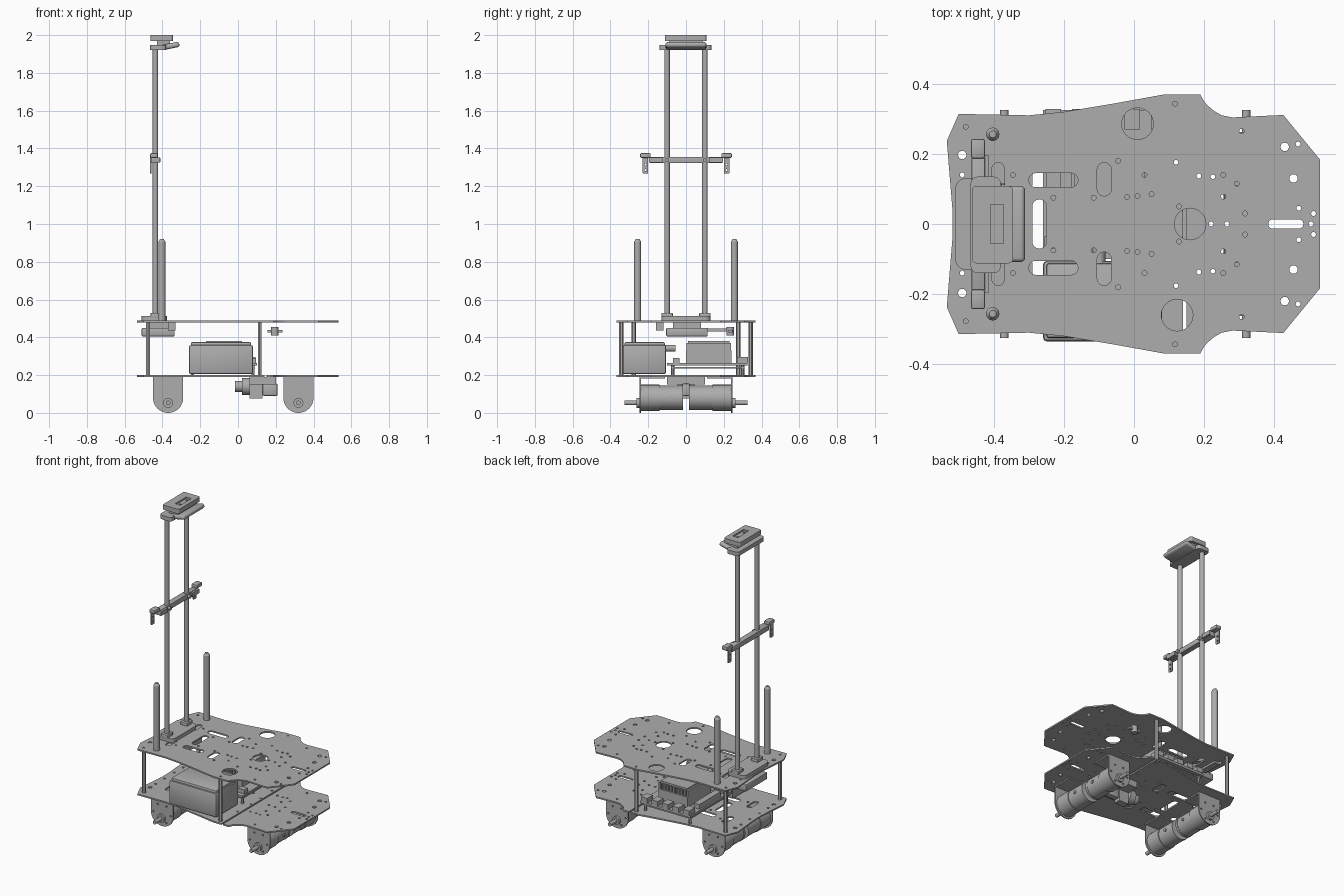
import bpy, bmesh, math
from mathutils import Vector, Matrix

cube = bpy.data.objects.get("Cube")
if cube:
    bpy.data.objects.remove(cube, do_unlink=True)

grey = bpy.data.materials.new("plain grey")
grey.use_nodes = True
COLOUR = (0.42, 0.42, 0.42, 1)
grey.diffuse_color = COLOUR
grey.node_tree.nodes["Principled BSDF"].inputs["Base Color"].default_value = COLOUR


def add(name, mesh):
    mesh.materials.clear()
    mesh.materials.append(grey)
    obj = bpy.data.objects.new(name, mesh)
    bpy.context.collection.objects.link(obj)
    for o in bpy.context.selected_objects:
        o.select_set(False)
    obj.select_set(True)
    bpy.context.view_layer.objects.active = obj
    bpy.ops.object.shade_smooth_by_angle(angle=math.radians(35))
    return obj


def box(name, xs, ys, zs, bevel=0, segments=2):
    bm = bmesh.new()
    bmesh.ops.create_cube(bm, size=1)
    for v in bm.verts:
        v.co = [(r[0] + r[1]) / 2 + c * (r[1] - r[0]) for c, r in zip(v.co, (xs, ys, zs))]
    if bevel:
        bmesh.ops.bevel(bm, geom=bm.edges[:], offset=bevel, segments=segments,
                        profile=0.5, affect='EDGES')
    mesh = bpy.data.meshes.new(name)
    bm.to_mesh(mesh)
    bm.free()
    return add(name, mesh)


def rod(name, start, end, radius, tip=None, sides=24):
    start, end = Vector(start), Vector(end)
    axis = end - start
    bm = bmesh.new()
    bmesh.ops.create_cone(bm, cap_ends=True, segments=sides, radius1=radius,
                          radius2=radius if tip is None else tip, depth=axis.length)
    turn = axis.to_track_quat('Z', 'Y').to_matrix().to_4x4()
    bm.transform(Matrix.Translation((start + end) / 2) @ turn)
    mesh = bpy.data.meshes.new(name)
    bm.to_mesh(mesh)
    bm.free()
    return add(name, mesh)


def ring(x, y, r, n=16):
    return [(x + r * math.cos(math.tau * i / n), y + r * math.sin(math.tau * i / n))
            for i in range(n)]


def slot(x0, x1, y0, y1, r=None, n=6):
    r = r or min(x1 - x0, y1 - y0) / 2 - 0.0005
    pts = []
    for q, (cx, cy) in enumerate(((x1 - r, y1 - r), (x0 + r, y1 - r),
                                  (x0 + r, y0 + r), (x1 - r, y0 + r))):
        for i in range(n + 1):
            a = math.pi / 2 * (q + i / n)
            pts.append((cx + r * math.cos(a), cy + r * math.sin(a)))
    return pts


def sheet(name, loops, thick, matrix):
    # Filled flat outline with holes, given a thickness
    curve = bpy.data.curves.new(name, 'CURVE')
    curve.dimensions, curve.fill_mode, curve.extrude = '2D', 'BOTH', thick / 2
    for loop in loops:
        s = curve.splines.new('POLY')
        s.points.add(len(loop) - 1)
        for p, (x, y) in zip(s.points, loop):
            p.co = (x, y, 0, 1)
        s.use_cyclic_u = True
    temp = bpy.data.objects.new(name, curve)
    bpy.context.collection.objects.link(temp)
    graph = bpy.context.evaluated_depsgraph_get()
    mesh = bpy.data.meshes.new_from_object(temp.evaluated_get(graph))
    bpy.data.objects.remove(temp, do_unlink=True)
    mesh.transform(matrix)
    return add(name, mesh)


def level(z):
    return Matrix.Translation((0, 0, z))


def mirror(pts):
    return pts + [(x, -y) for x, y in reversed(pts)]


# Deck outline and its cut-outs
half = [(-.517, .03), (-.534, .237), (-.5, .314), (-.3, .31), (-.2, .32), (-.05, .345),
        (.083, .369), (.189, .369), (.203, .345), (.226, .324), (.25, .31), (.28, .304),
        (.426, .311), (.531, .183)]
small = [(-.48, .277), (.117, .343), (.307, .265), (.468, .228), (.12, .176), (.185, .137),
         (.225, .135), (.255, .14), (.255, .078), (.293, .115), (.03, .14), (-.045, .18),
         (.05, .085), (-.02, .077), (.01, .08), (.317, .03), (.512, .03), (.47, .045),
         (.128, .05), (-.115, .075), (-.23, .075), (-.345, .14), (-.49, .14), (-.49, .05)]
holes = [ring(x, s * y, .007, 10) for x, y in small for s in (1, -1)]
holes += [ring(x, 0, .007, 10) for x in (.22, .265, .505)]
holes += [ring(x, s * y, .012) for x, y in ((.43, .22), (-.49, .197), (.455, .13)) for s in (1, -1)]
holes += [slot(-.29, -.25, -.07, .07), slot(.383, .483, -.013, .013)]
for s in (1, -1):
    for x0, x1, a, b in ((-.3, -.16, .105, .145), (-.105, -.065, .08, .175), (-.405, -.37, .08, .175)):
        holes.append(slot(x0, x1, min(s * a, s * b), max(s * a, s * b)))
windows = [ring(.01, .286, .045, 32), ring(.16, 0, .045, 32), ring(.123, -.26, .045, 32)]
sheet("top_deck", [mirror(half)] + holes + windows, .009, level(.484))

# Lower deck is two plates with a narrow gap
rear = [p for p in half if p[0] < .14] + [(.14, .369)]
front = [(.15, .369)] + [p for p in half if p[0] > .15]
sheet("lower_deck_rear", [mirror(rear)] + [h for h in holes if max(p[0] for p in h) < .137],
      .009, level(.195))
sheet("lower_deck_front", [mirror(front)] + [h for h in holes if min(p[0] for p in h) > .153],
      .009, level(.195))

for s in (1, -1):
    # Deck posts, antennas and mast poles
    for x, y in ((-.477, .277), (.115, .342)):
        rod("deck_post", (x, s * y, .2), (x, s * y, .48), .012, sides=6)
    rod("antenna", (-.403, s * .256, .488), (-.403, s * .256, .905), .019)
    rod("antenna_tip", (-.403, s * .256, .905), (-.403, s * .256, .92), .019, .01)
    rod("mast_pole", (-.437, s * .1, .49), (-.437, s * .1, 1.94), .0145)
    box("mast_foot", (-.463, -.413), (s * .1 - .03, s * .1 + .03), (.5, .53), .004)
    # Cross bar ends with hanging tabs
    box("bar_end", (-.465, -.425), (s * .215 - .028, s * .215 + .028), (1.35, 1.375), .006)
    tab = Matrix.Translation((-.461, 0, 0)) @ Matrix(((0, 0, 1, 0), (1, 0, 0, 0), (0, 1, 0, 0), (0, 0, 0, 1)))
    sheet("hanging_tab", [slot(s * .215 - .015, s * .215 + .015, 1.268, 1.36, .004),
                          ring(s * .215, 1.285, .006, 10), ring(s * .215, 1.315, .006, 10)], .008, tab)
    box("pole_clamp", (-.425, -.413), (s * .16 - .035, s * .16 + .035), (1.325, 1.352))
    rod("bar_screw", (-.437, s * .1, 1.338), (-.409, s * .1, 1.338), .011, sides=12)

    # Drive motors with face brackets
    for x in (-.37, .32):
        upright = Matrix.Translation((x, s * .243, 0)) @ Matrix.Rotation(math.pi / 2, 4, 'X')
        face = [(.08, .19), (-.08, .19)]
        face += [(-.08 * math.cos(math.pi * i / 20), .08 - .08 * math.sin(math.pi * i / 20))
                 for i in range(21)]
        bolts = [ring(.062 * math.cos(a), .08 + .062 * math.sin(a), .006, 10)
                 for a in (math.radians(60 * i) for i in range(6))]
        sheet("motor_bracket", [face] + bolts, .008, upright)
        box("bracket_flange", (x - .08, x + .08), sorted((s * .245, s * .11)), (.182, .19))
        rod("gearbox", (x, s * .24, .08), (x, s * .14, .08), .069, sides=32)
        rod("motor_can", (x, s * .14, .08), (x, s * .03, .08), .064, sides=32)
        rod("motor_cap", (x, s * .03, .08), (x, s * .015, .08), .066, sides=32)
        rod("shaft_boss", (x, s * .24, .053), (x, s * .262, .053), .026)
        rod("motor_shaft", (x, s * .26, .053), (x, s * .325, .053), .012, sides=16)
        rod("motor_terminal", (x, s * .08, .08), (x + .07, s * .08, .08), .01, sides=12)

# Mast base and cross bar
sheet("mast_base", [slot(-.51, -.375, -.13, .13, .03)], .024, level(.5))
box("cross_bar", (-.463, -.425), (-.19, .19), (1.322, 1.355), .003)

# Mast head with camera
sheet("head_plate", [slot(-.466, -.38, -.14, .135, .02)], .026, level(1.934))
box("head_neck", (-.43, -.36), (-.09, .09), (1.94, 1.975))
sheet("head_cap", [slot(-.462, -.345, -.112, .108, .012), slot(-.41, -.372, -.056, .056, .003)],
      .03, level(1.985))
box("cap_recess", (-.415, -.367), (-.06, .06), (1.972, 1.99))
for y in (-.035, .035):
    rod("recess_screw", (-.391, y, 1.988), (-.391, y, 1.994), .006, sides=10)
camera = box("camera_body", (-.065, .035), (-.108, .108), (-.014, .014), .012, 3)
camera.location = (-.345, 0, 1.945)
camera.rotation_euler.y = -.2

# Power pack beside the board
box("battery_body", (-.26, .08), (-.335, -.105), (.205, .36), .012)
box("battery_lid", (-.25, .07), (-.325, -.112), (.35, .375), .008)
rod("battery_plug", (-.1, -.11, .342), (-.1, -.055, .342), .018)

# Circuit board with cooler and connectors
box("circuit_board", (-.26, .1), (-.1, .325), (.25, .264))
box("board_tray", (-.25, .09), (-.08, .31), (.235, .243))
for x in (-.24, .08):
    for y in (-.07, .3):
        rod("board_leg", (x, y, .2), (x, y, .252), .009, sides=6)
box("cooler_base", (-.18, .03), (0, .24), (.264, .33))
box("cooler_top", (-.17, .02), (.01, .23), (.362, .38))
for i in range(11):
    x = -.175 + i * .02
    box("cooler_fin", (x - .005, x + .005), (.002, .238), (.33, .37))
for i in range(5):
    x = -.23 + i * .075
    box("board_port", (x - .022, x + .022), (.27, .328), (.264, .295))
    box("board_socket", (x - .025, x + .025), (-.07, -.035), (.264, .29))
box("board_header", (-.25, -.21), (0, .22), (.264, .295))

# Units hanging beneath the top deck
box("hub_body", (-.51, -.335), (-.105, .115), (.405, .45), .006)
box("hub_cable_bar", (-.45, -.41), (.11, .245), (.432, .446))
box("hub_hanger", (-.48, -.36), (-.07, .08), (.448, .482))
box("hanger_tab", (-.37, -.33), (-.16, -.12), (.437, .481))
box("small_sensor", (.155, .235), (.225, .245), (.425, .438))
rod("sensor_dial", (.195, .235, .41), (.195, .235, .455), .02)

# Sensor unit under the lower deck
box("sensor_mount", (.06, .2), (-.1, .1), (.15, .19))
box("sensor_block", (.06, .13), (-.022, .022), (.075, .155))
box("sensor_rear_block", (.13, .21), (-.02, .02), (.09, .155), .008)
rod("sensor_barrel", (.06, 0, .14), (.02, 0, .14), .045)
rod("sensor_lens", (.02, 0, .14), (-.015, 0, .14), .03)
